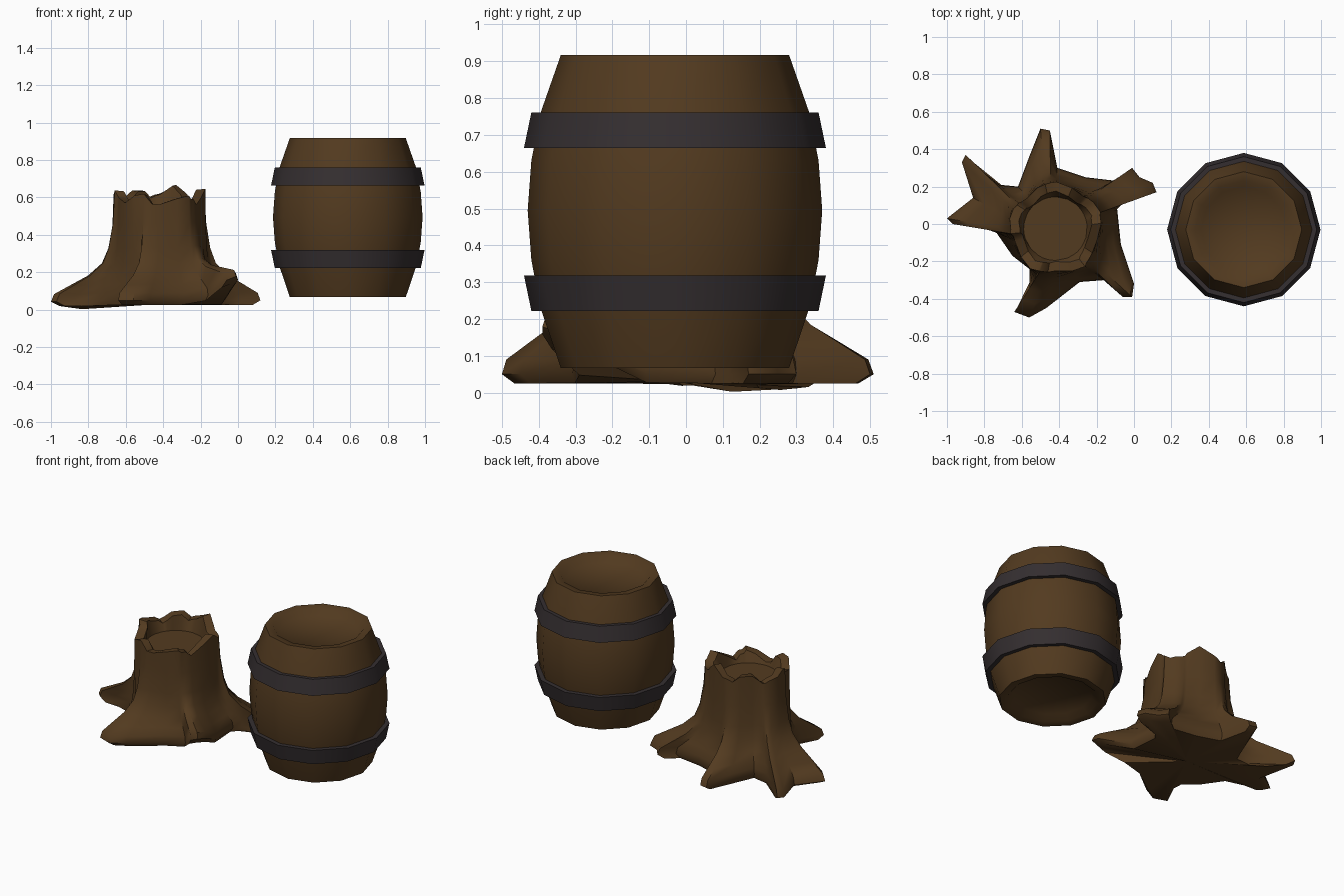
import bpy, math, random
from mathutils import Vector

if "Cube" in bpy.data.objects:
    bpy.data.objects.remove(bpy.data.objects["Cube"])

random.seed(4)

def material(name, col):
    m = bpy.data.materials.new(name)
    m.diffuse_color = (*col, 1)
    m.use_nodes = True
    m.node_tree.nodes["Principled BSDF"].inputs["Base Color"].default_value = m.diffuse_color
    return m

WOOD = material("brown wood", (0.086, 0.043, 0.014))
IRON = material("dark iron", (0.035, 0.028, 0.030))

def loft(name, rings, mat, closed=False, caps=None, angle=40):
    """Skin rings of equal length; caps = (first centre, last centre)."""
    n = len(rings[0])
    verts = [v for r in rings for v in r]
    faces = []
    for k in range(len(rings) if closed else len(rings) - 1):
        a, b = k * n, ((k + 1) % len(rings)) * n
        for i in range(n):
            j = (i + 1) % n
            faces.append((a + i, a + j, b + j, b + i))
    if caps:
        last = (len(rings) - 1) * n
        c = len(verts)
        verts += list(caps)
        for i in range(n):
            j = (i + 1) % n
            faces.append((c, j, i))
            faces.append((c + 1, last + i, last + j))
    me = bpy.data.meshes.new(name)
    me.from_pydata(verts, [], faces)
    me.materials.append(mat)
    ob = bpy.data.objects.new(name, me)
    bpy.context.collection.objects.link(ob)
    bpy.ops.object.select_all(action='DESELECT')
    ob.select_set(True)
    bpy.context.view_layer.objects.active = ob
    bpy.ops.object.shade_smooth_by_angle(angle=math.radians(angle))
    return ob

# ---- barrel: 12-sided turned body with recessed ends, two iron hoops
BX, BY = 0.587, -0.03

def circle(r, z, n=12):
    return [(BX + r * math.cos(2 * math.pi * i / n),
             BY + r * math.sin(2 * math.pi * i / n), z) for i in range(n)]

body = [(0.23, 0.105), (0.262, 0.072), (0.31, 0.067), (0.365, 0.23), (0.39, 0.36),
        (0.40, 0.495), (0.39, 0.63), (0.365, 0.76), (0.31, 0.917), (0.262, 0.912),
        (0.23, 0.88)]
loft("barrel_body", [circle(r, z) for r, z in body], WOOD,
     caps=((BX, BY, 0.105), (BX, BY, 0.88)), angle=50)
loft("lower_hoop", [circle(r, z) for r, z in
     [(0.36, 0.223), (0.39, 0.222), (0.41, 0.318), (0.38, 0.318)]], IRON, closed=True)
loft("upper_hoop", [circle(r, z) for r, z in
     [(0.38, 0.665), (0.41, 0.665), (0.39, 0.761), (0.36, 0.76)]], IRON, closed=True)

# ---- tree stump: root outline at the ground blended up into a round trunk
CX, CY = -0.42, -0.025
outline = [(.12, .17), (.10, .22), (.03, .25), (-.01, .30), (-.04, .27), (-.09, .23),
           (-.26, .25), (-.41, .30), (-.45, .50), (-.50, .51), (-.56, .36), (-.62, .20),
           (-.72, .21), (-.81, .28), (-.90, .37), (-.92, .33), (-.86, .14), (-1.0, .03),
           (-.97, 0), (-.87, 0), (-.74, -.04), (-.65, -.17), (-.56, -.24), (-.56, -.35),
           (-.64, -.47), (-.56, -.50), (-.47, -.45), (-.29, -.31), (-.16, -.30),
           (-.06, -.39), (-.01, -.39), (0, -.32), (-.07, -.11), (-.09, .08),
           (-.05, .12), (.02, .15)]
N = len(outline)
angles = []
for i, (x, y) in enumerate(outline):
    uniform = 20 + 360 / N * i
    true = math.degrees(math.atan2(y - CY, x - CX))
    true += 360 * round((uniform - true) / 360)
    angles.append(math.radians(0.6 * true + 0.4 * uniform))

# broken rim heights (higher at the back) and fluted trunk radii
rim = [0.605 + 0.025 * math.sin(a) + 0.025 * math.sin(6 * a + 1) + random.uniform(-.018, .018)
       for a in angles]
flute = [0.24 + 0.012 * math.cos(5 * a - 1.7) + random.uniform(-.006, .006) for a in angles]

def around(i, r, z):
    return (CX + r * math.cos(angles[i]), CY + r * math.sin(angles[i]), z)

def lift(x, y):
    """Curled front-right root rises, left fork dips to the ground."""
    up = 0.13 * math.exp(-((x - 0.0) ** 2 + (y + 0.38) ** 2) / 0.02)
    down = 0.03 * math.exp(-((x + 0.88) ** 2 + (y - 0.2) ** 2) / 0.03)
    return up - down

def skirt(z, f):
    ring = []
    for i, (x, y) in enumerate(outline):
        top = Vector(around(i, flute[i], z))
        p = top.lerp(Vector((x, y, z)), f)
        p.z = max(0, z + lift(x, y) * f)
        ring.append(p)
    return ring

rings = [skirt(z, f) for z, f in
         [(.025, .86), (.05, 1), (.09, .95), (.135, .70), (.185, .42), (.25, .20),
          (.33, .10), (.46, .03)]]
rings.append([around(i, flute[i], rim[i]) for i in range(N)])
rings.append([around(i, flute[i] - 0.05, rim[i] - 0.005) for i in range(N)])
rings.append([around(i, 0.17, 0.54) for i in range(N)])
loft("tree_stump", rings, WOOD, caps=((CX, CY, 0.03), (CX, CY, 0.54)), angle=45)
